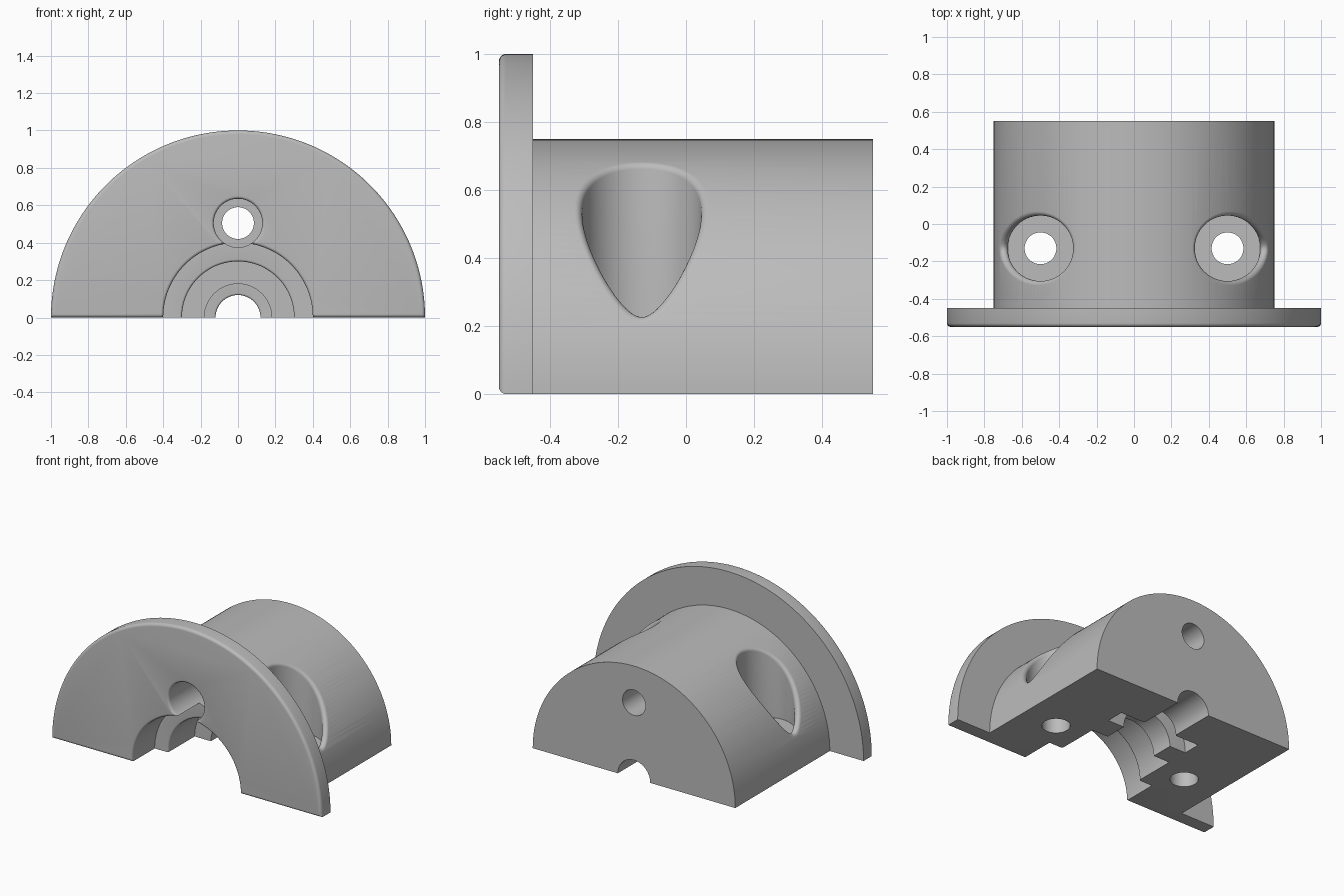
import bpy
import bmesh
from math import sin, cos, pi, sqrt
from mathutils import Vector

if "Cube" in bpy.data.objects:
    bpy.data.objects.remove(bpy.data.objects["Cube"])

FRONT, BACK = -0.55, 0.55
BODY_R = 0.75

grey = bpy.data.materials.new("plain grey")
grey.use_nodes = True
colour = (0.5, 0.5, 0.5, 1)
grey.diffuse_color = colour
grey.node_tree.nodes["Principled BSDF"].inputs["Base Color"].default_value = colour


def skin(name, sections):
    """Closed solid from a loop of matching point rows, capped at both row ends."""
    bm = bmesh.new()
    rows = [[bm.verts.new(p) for p in section] for section in sections]
    for a, b in zip(rows, rows[1:] + rows[:1]):
        for k in range(len(a) - 1):
            bm.faces.new((a[k], b[k], b[k + 1], a[k + 1]))
    bm.faces.new([row[0] for row in rows])
    bm.faces.new([row[-1] for row in rows])
    bmesh.ops.recalc_face_normals(bm, faces=bm.faces)
    mesh = bpy.data.meshes.new(name)
    bm.to_mesh(mesh)
    bm.free()
    mesh.materials.append(grey)
    obj = bpy.data.objects.new(name, mesh)
    bpy.context.collection.objects.link(obj)
    return obj


def turns(segments):
    return [2 * pi * i / segments for i in range(segments)]


def arc(cx, cy, r, start, end, steps=5):
    """Points of an arc, angles in quarter turns."""
    angles = [(start + (end - start) * i / steps) * pi / 2 for i in range(steps + 1)]
    return [(cx + r * cos(a), cy + r * sin(a)) for a in angles]


def mouth(r, y, f):
    """Rounded rim leading from a face at y into a bore of radius r."""
    return arc(r + f, y + f, f, 3, 2)


def lathe(name, profile, segments, height=0):
    """Revolve (radius, y) points about a front-to-back axis."""
    return skin(name, [[(r * cos(a), y, height + r * sin(a)) for r, y in profile]
                       for a in turns(segments)])


def lower_block():
    """Everything below the split plane, with a round for the front edge."""
    profile = [(-0.7, -1.5), (-0.7, 0.02)] + arc(-0.53, 0.02, 0.02, 2, 3) + [(0.7, 0), (0.7, -1.5)]
    return skin("lower_cutter", [[(x, y, z) for x in (-1.5, 1.5)] for y, z in profile])


def pocket(side, r=0.175, floor=0.2, fillet=0.023, steps=8):
    """Vertical screw pocket whose rim is rounded by a ball rolling along the barrel."""
    centre = Vector((side * 0.5, -0.13, 0))
    sections = []
    for a in turns(96):
        radial = Vector((cos(a), sin(a), 0))
        ball = centre + radial * (r + fillet)
        ball.z = sqrt((BODY_R - fillet) ** 2 - ball.x ** 2)
        outward = Vector((ball.x, 0, ball.z)).normalized()
        rim = [ball + fillet * (-radial).slerp(outward, k / steps) for k in range(steps + 1)]
        base = centre + radial * r + Vector((0, 0, floor))
        sections.append([base] + rim + [Vector((rim[-1].x, rim[-1].y, 1.1))])
    return skin("pocket_cutter", sections)


def screw_hole(side, r=0.085):
    return skin("screw_hole_cutter",
                [[(side * 0.5 + r * cos(a), -0.13 + r * sin(a), z) for z in (-0.4, 0.4)]
                 for a in turns(48)])


# Flange and barrel in one turned piece
housing = lathe("half_housing",
                arc(0.98, -0.53, 0.02, -1, 0)
                + [(1, -0.45), (BODY_R, -0.45), (BODY_R, BACK)], 192)

# Stepped shaft bore with an internal groove
bore = ([(0.415, -0.7)] + mouth(0.4, FRONT, 0.015)
        + [(0.4, -0.31)] + mouth(0.3, -0.31, 0.012)
        + [(0.3, -0.03), (0.18, -0.03), (0.18, 0.12), (0.3, 0.12), (0.3, 0.24)]
        + mouth(0.12, 0.24, 0.01) + [(0.12, 0.7)])

# Counterbored hole above the shaft
bolt = ([(0.145, -0.7)] + mouth(0.13, FRONT, 0.015)
        + [(0.13, -0.05), (0.085, -0.05), (0.085, 0.7)])

cutters = [lower_block(), lathe("bore_cutter", bore, 128), lathe("bolt_cutter", bolt, 64, 0.505)]
for side in (-1, 1):
    cutters += [pocket(side), screw_hole(side)]

bpy.ops.object.select_all(action="DESELECT")
bpy.context.view_layer.objects.active = housing
housing.select_set(True)
for cutter in cutters:
    cutter.hide_render = True
    cut = housing.modifiers.new(cutter.name, "BOOLEAN")
    cut.operation = "DIFFERENCE"
    cut.solver = "EXACT"
    cut.object = cutter
    bpy.ops.object.modifier_apply(modifier=cut.name)
    bpy.data.objects.remove(cutter)

bpy.ops.object.shade_smooth_by_angle(angle=pi / 6)
